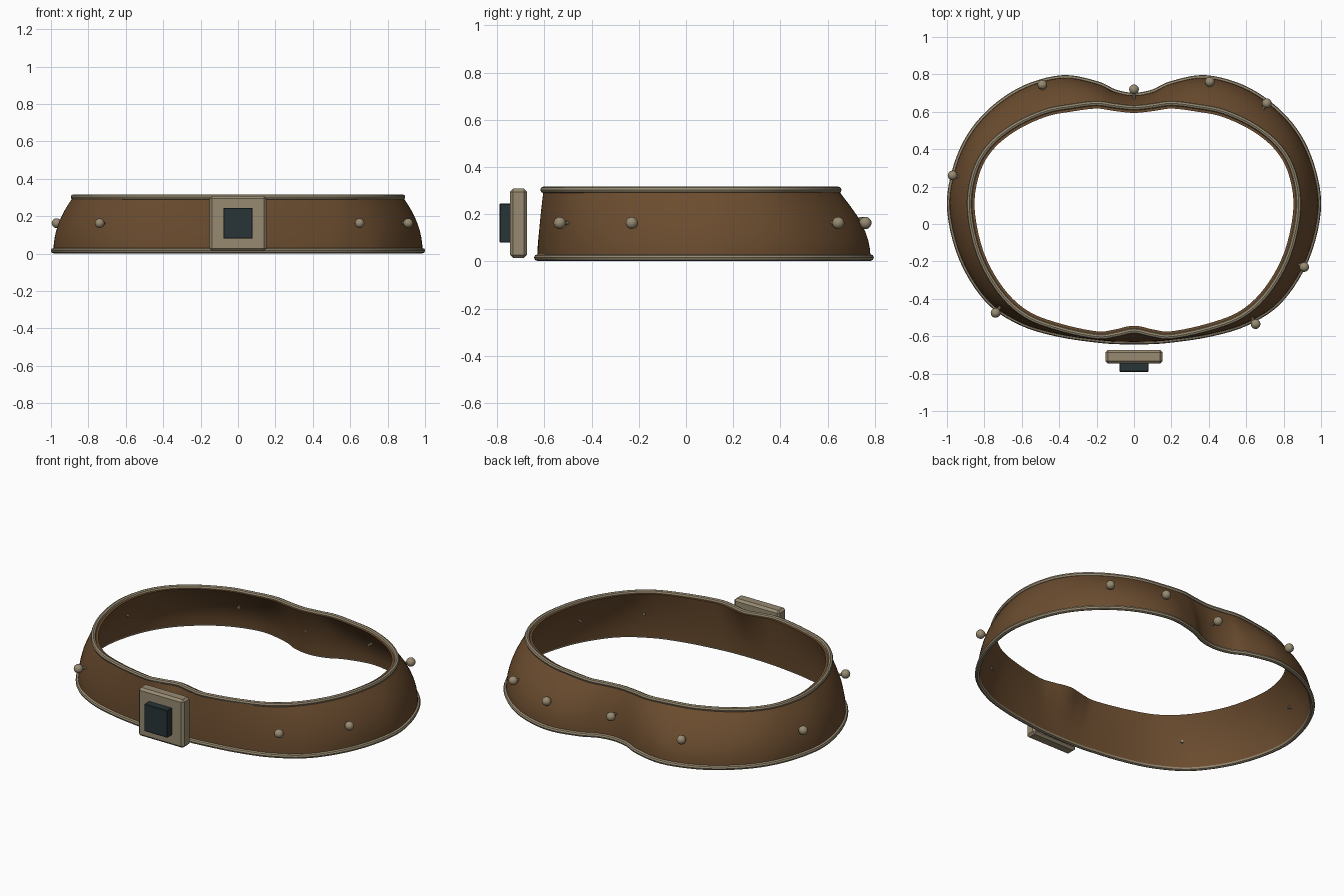
import bpy, bmesh, math
from mathutils import Vector

if "Cube" in bpy.data.objects:
    bpy.data.objects.remove(bpy.data.objects["Cube"])


def material(name, rgb):
    m = bpy.data.materials.new(name)
    m.diffuse_color = (*rgb, 1)
    m.use_nodes = True
    m.node_tree.nodes["Principled BSDF"].inputs["Base Color"].default_value = m.diffuse_color
    return m


LEATHER = material("brown leather", (0.145, 0.072, 0.028))
METAL = material("tan metal", (0.31, 0.255, 0.165))
DARK = material("dark slate", (0.022, 0.034, 0.037))

# Right half of the lower and upper edges, front to back
LOWER = [(0, -.63), (.1, -.628), (.2, -.62), (.4, -.59), (.6, -.53), (.78, -.41),
         (.92, -.19), (.985, .07), (.96, .28), (.88, .47), (.75, .62), (.58, .73),
         (.38, .782), (.2, .75), (.1, .705), (0, .688)]
UPPER = [(0, -.572), (.1, -.592), (.2, -.602), (.4, -.56), (.58, -.49), (.72, -.36),
         (.83, -.16), (.88, .08), (.855, .27), (.78, .41), (.65, .52), (.48, .60),
         (.33, .63), (.2, .645), (.1, .632), (0, .622)]
Z0, Z1 = 0.016, 0.303


def outline(half, steps=5):
    """Mirror the half and smooth it into a closed loop."""
    pts = [Vector(p) for p in half]
    pts += [Vector((-p.x, p.y)) for p in pts[-2:0:-1]]
    n, out = len(pts), []
    for i in range(n):
        a, b, c, d = (pts[(i + k) % n] for k in (-1, 0, 1, 2))
        for s in range(steps):
            t = s / steps
            out.append(0.5 * (2 * b + (c - a) * t + (2 * a - 5 * b + 4 * c - d) * t * t
                              + (3 * b - a - 3 * c + d) * t ** 3))
    return out


def offset(loop, dist):
    """Move a counter-clockwise loop outward by dist."""
    n, out = len(loop), []
    for i, p in enumerate(loop):
        t = (loop[(i + 1) % n] - loop[i - 1]).normalized()
        out.append(p + Vector((t.y, -t.x)) * dist)
    return out


def finish(bm, name, mat, smooth=True):
    bmesh.ops.recalc_face_normals(bm, faces=bm.faces)
    me = bpy.data.meshes.new(name)
    bm.to_mesh(me)
    bm.free()
    me.materials.append(mat)
    ob = bpy.data.objects.new(name, me)
    bpy.context.collection.objects.link(ob)
    if smooth:
        bpy.ops.object.select_all(action='DESELECT')
        ob.select_set(True)
        bpy.context.view_layer.objects.active = ob
        bpy.ops.object.shade_smooth_by_angle(angle=math.radians(40))
    return ob


def loft(name, rings, mat):
    """Skin (loop, height) rings, closing the last onto the first."""
    bm = bmesh.new()
    rows = [[bm.verts.new((p.x, p.y, z)) for p in loop] for loop, z in rings]
    n = len(rows[0])
    for r, row in enumerate(rows):
        nxt = rows[(r + 1) % len(rows)]
        for i in range(n):
            j = (i + 1) % n
            bm.faces.new((row[i], row[j], nxt[j], nxt[i]))
    return finish(bm, name, mat)


lower, upper = outline(LOWER), outline(UPPER)


def wall(s):
    return [a.lerp(b, s * s) for a, b in zip(lower, upper)]


# Flared belt band with thickness
levels = [k / 8 for k in range(9)]
outer = [(wall(s), Z0 + (Z1 - Z0) * s) for s in levels]
inner = [(offset(wall(s), -0.014 - 0.014 * s), Z0 + (Z1 - Z0) * s) for s in reversed(levels)]
loft("belt_band", outer + inner, LEATHER)

# Rounded trim on both edges
for name, loop, z in (("lower_trim", lower, Z0), ("upper_trim", upper, Z1)):
    r = 0.014
    rings = [(offset(loop, r * math.cos(a)), z + r * math.sin(a))
             for a in (k * math.tau / 8 for k in range(8))]
    loft(name, rings, METAL)

# Round studs with thin pins running through the band
STUDS = [(-.97, .26), (-.49, .745), (0, .72), (.405, .76),
         (.71, .645), (.91, -.23), (.65, -.535), (-.74, -.475)]
middle = wall(0.5)
normals = [b - a for a, b in zip(middle, offset(middle, 1))]
for x, y in STUDS:
    c = Vector((x, y))
    i = min(range(len(middle)), key=lambda k: (middle[k] - c).length)
    inward = -normals[i].to_3d()
    bm = bmesh.new()
    bmesh.ops.create_uvsphere(bm, u_segments=16, v_segments=10, radius=0.026)
    pin = bmesh.ops.create_cone(bm, cap_ends=True, segments=8, radius1=0.008,
                                radius2=0.008, depth=0.07)["verts"]
    bmesh.ops.translate(bm, verts=pin, vec=(0, 0, 0.035))
    bmesh.ops.rotate(bm, verts=bm.verts, matrix=inward.to_track_quat('Z', 'Y').to_matrix())
    bmesh.ops.translate(bm, verts=bm.verts, vec=(x, y, 0.163))
    finish(bm, "stud", METAL)


def block(name, lo, hi, bevel, mat):
    lo, hi = Vector(lo), Vector(hi)
    bm = bmesh.new()
    bmesh.ops.create_cube(bm, size=1)
    bmesh.ops.scale(bm, verts=bm.verts, vec=hi - lo)
    bmesh.ops.translate(bm, verts=bm.verts, vec=(lo + hi) / 2)
    bmesh.ops.bevel(bm, geom=bm.edges[:], offset=bevel, segments=1, affect='EDGES')
    return finish(bm, name, mat, smooth=False)


# Square buckle plate and its dark centre block
block("buckle_plate", (-.153, -.745, .015), (.153, -.673, .308), 0.013, METAL)
block("buckle_centre", (-.078, -.79, .08), (.078, -.74, .245), 0.003, DARK)
